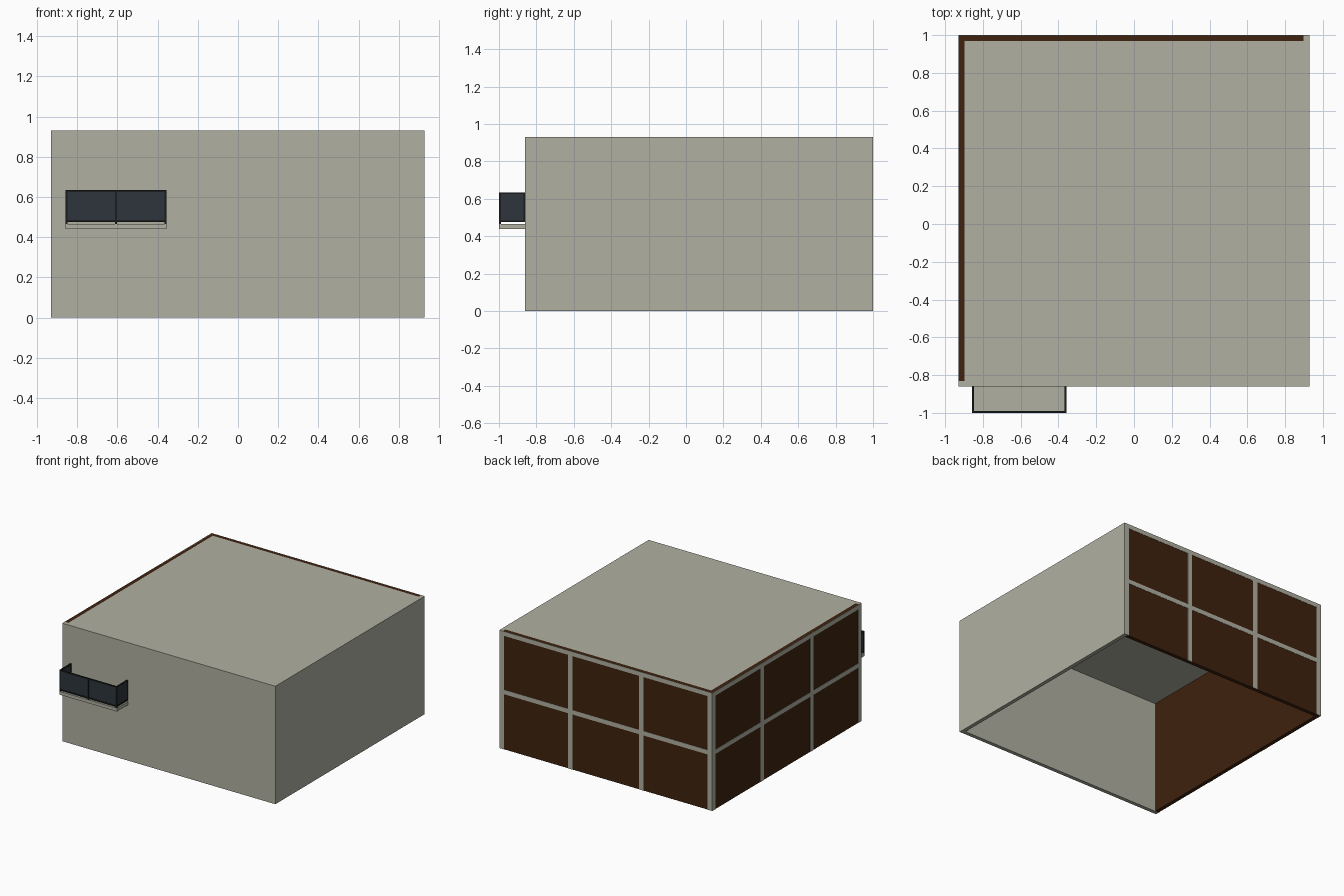
import bpy, bmesh

if "Cube" in bpy.data.objects:
    bpy.data.objects.remove(bpy.data.objects["Cube"])


def material(name, rgb):
    m = bpy.data.materials.new(name)
    m.diffuse_color = (*rgb, 1)
    m.use_nodes = True
    m.node_tree.nodes["Principled BSDF"].inputs["Base Color"].default_value = m.diffuse_color
    return m


PLASTER = material("warm grey plaster", (0.434, 0.434, 0.362))
BROWN = material("dark brown panel", (0.050, 0.016, 0.0045))
BLACK = material("black metal", (0.010, 0.012, 0.013))
GLASS = material("dark blue grey glass", (0.027, 0.036, 0.045))


def boxes(name, mat, *extents):
    """One object made of boxes, each given as (x0, x1, y0, y1, z0, z1)."""
    bm = bmesh.new()
    for x0, x1, y0, y1, z0, z1 in extents:
        for v in bmesh.ops.create_cube(bm, size=1)["verts"]:
            v.co.x = x1 if v.co.x > 0 else x0
            v.co.y = y1 if v.co.y > 0 else y0
            v.co.z = z1 if v.co.z > 0 else z0
    me = bpy.data.meshes.new(name)
    bm.to_mesh(me)
    bm.free()
    me.materials.append(mat)
    ob = bpy.data.objects.new(name, me)
    bpy.context.collection.objects.link(ob)
    return ob


X, Y0, Y1, H, T = 0.928, -0.86, 0.998, 0.93, 0.03   # room shell, open below
E = 0.002                                            # beams stand this proud

# Plaster shell
boxes("front_wall", PLASTER, (-X, X, Y0, Y0 + T, 0, H))
boxes("right_wall", PLASTER, (X - T, X, Y0 + T, Y1, 0, H))
boxes("roof", PLASTER, (-X + T, X - T, Y0 + T, Y1 - T, H - T, H))

# Brown panel walls
boxes("back_panel", BROWN, (-X, X - T, Y1 - T, Y1, 0, H))
boxes("left_panel", BROWN, (-X, -X + T, Y0 + T, Y1 - T, 0, H))

# Grey beam grids on the brown walls: four posts, top and middle beams
W = 0.04


def post_starts(a, b):
    return [a, a + (b - a) / 3 - W / 2, a + 2 * (b - a) / 3 - W / 2, b - W]


levels = [(H - 0.035, H), (0.435, 0.47)]
boxes("back_beams", PLASTER,
      *[(p, p + W, Y1 - 0.005, Y1 + E, 0, H) for p in post_starts(-X, X)],
      *[(-X, X, Y1 - 0.005, Y1 + E, a, b) for a, b in levels])
boxes("left_beams", PLASTER,
      *[(-X - E, -X + 0.005, p, p + W, 0, H) for p in post_starts(Y0, Y1)],
      *[(-X - E, -X + 0.005, Y0, Y1, a, b) for a, b in levels])

# Balcony slab
BX0, BX1, BY = -0.858, -0.357, -1.0
R = 0.01                                             # railing bar size
boxes("balcony_slab", PLASTER, (BX0, BX1, BY, Y0, 0.44, 0.466))

# Railing posts and bars
mid = (BX0 + BX1) / 2
bars = [(x, x + R, BY, BY + R, 0.466, 0.635) for x in (BX0, mid - R / 2, BX1 - R)]
for z in (0.475, 0.625):
    bars.append((BX0, BX1, BY, BY + R, z, z + R))
    bars += [(x, x + R, BY, Y0, z, z + R) for x in (BX0, BX1 - R)]
bars += [(x, x + R, Y0 - R, Y0, 0.475, 0.635) for x in (BX0, BX1 - R)]
boxes("railing_frame", BLACK, *bars)

# Railing infill panels
boxes("railing_panels", GLASS,
      (BX0 + R, BX1 - R, BY + 0.003, BY + 0.007, 0.483, 0.627),
      *[(x + 0.003, x + 0.007, BY + R, Y0 - R, 0.483, 0.627) for x in (BX0, BX1 - R)])
